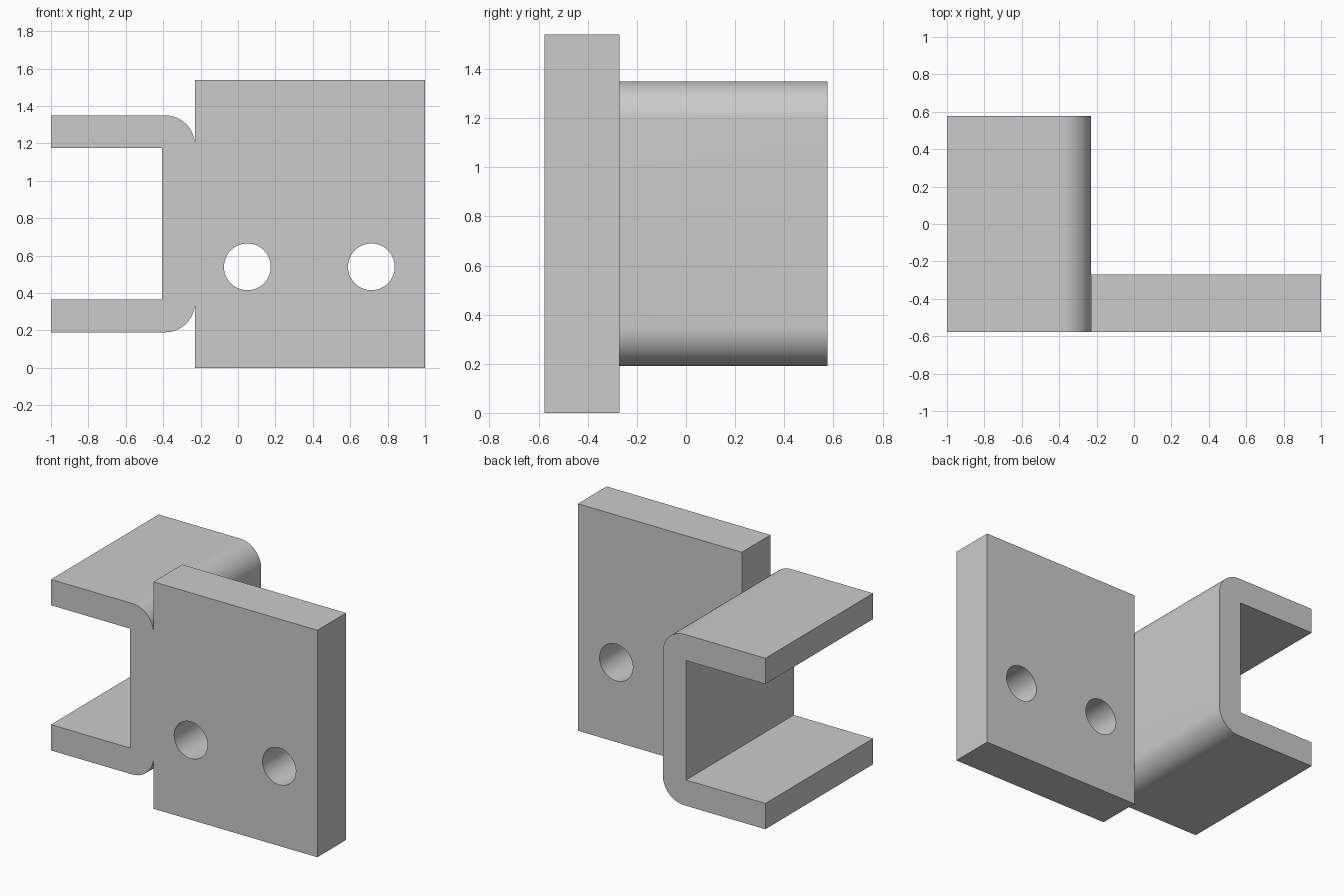
import bpy, bmesh, math

if "Cube" in bpy.data.objects:
    bpy.data.objects.remove(bpy.data.objects["Cube"], do_unlink=True)

GREY = (0.6, 0.6, 0.6, 1)
steel = bpy.data.materials.new("plain grey")
steel.use_nodes = True
steel.diffuse_color = GREY
steel.node_tree.nodes["Principled BSDF"].inputs["Base Color"].default_value = GREY

FRONT, BACK, PLATE_BACK = -0.577, 0.577, -0.27
JOINT = -0.23             # where the channel web meets the plate
BOTTOM, TOP = 0.19, 1.35  # channel height range
WALL, BEND = 0.175, 0.16


def extrude_profile(name, points, y0, y1):
    """Closed x-z outline extruded along y."""
    bm = bmesh.new()
    face = bm.faces.new([bm.verts.new((x, y0, z)) for x, z in points])
    out = bmesh.ops.extrude_face_region(bm, geom=[face])
    moved = [v for v in out["geom"] if isinstance(v, bmesh.types.BMVert)]
    bmesh.ops.translate(bm, verts=moved, vec=(0, y1 - y0, 0))
    bmesh.ops.recalc_face_normals(bm, faces=bm.faces)
    mesh = bpy.data.meshes.new(name)
    bm.to_mesh(mesh)
    bm.free()
    mesh.materials.append(steel)
    obj = bpy.data.objects.new(name, mesh)
    bpy.context.collection.objects.link(obj)
    return obj


def arc(cx, cz, r, start, end, steps):
    angles = [math.radians(start + (end - start) * i / steps) for i in range(steps + 1)]
    return [(cx + r * math.cos(a), cz + r * math.sin(a)) for a in angles]


def combine(target, other, operation):
    mod = target.modifiers.new(operation.lower(), "BOOLEAN")
    mod.operation, mod.solver, mod.object = operation, "EXACT", other
    bpy.context.view_layer.objects.active = target
    bpy.ops.object.modifier_apply(modifier=mod.name)
    bpy.data.objects.remove(other, do_unlink=True)


# C-shaped channel with rounded outer bends
bend_x = JOINT - BEND
outline = [(-1, BOTTOM)]
outline += arc(bend_x, BOTTOM + BEND, BEND, -90, 0, 16)
outline += arc(bend_x, TOP - BEND, BEND, 0, 90, 16)
outline += [(-1, TOP), (-1, TOP - WALL), (JOINT - WALL, TOP - WALL),
            (JOINT - WALL, BOTTOM + WALL), (-1, BOTTOM + WALL)]
channel = extrude_profile("channel", outline, FRONT, BACK)

# Mounting plate with two bolt holes
bracket = extrude_profile("bracket", [(JOINT, 0), (1, 0), (1, 1.54), (JOINT, 1.54)],
                          FRONT, PLATE_BACK)
for hole_x in (0.05, 0.713):
    cutter = extrude_profile("hole_cutter", arc(hole_x, 0.54, 0.125, 0, 352.5, 47),
                             FRONT - 0.1, PLATE_BACK + 0.1)
    cutter.hide_render = True
    combine(bracket, cutter, "DIFFERENCE")

# Weld the channel to the plate
combine(bracket, channel, "UNION")

bpy.ops.object.select_all(action="DESELECT")
bracket.select_set(True)
bpy.context.view_layer.objects.active = bracket
bpy.ops.object.shade_smooth_by_angle(angle=math.radians(30))
